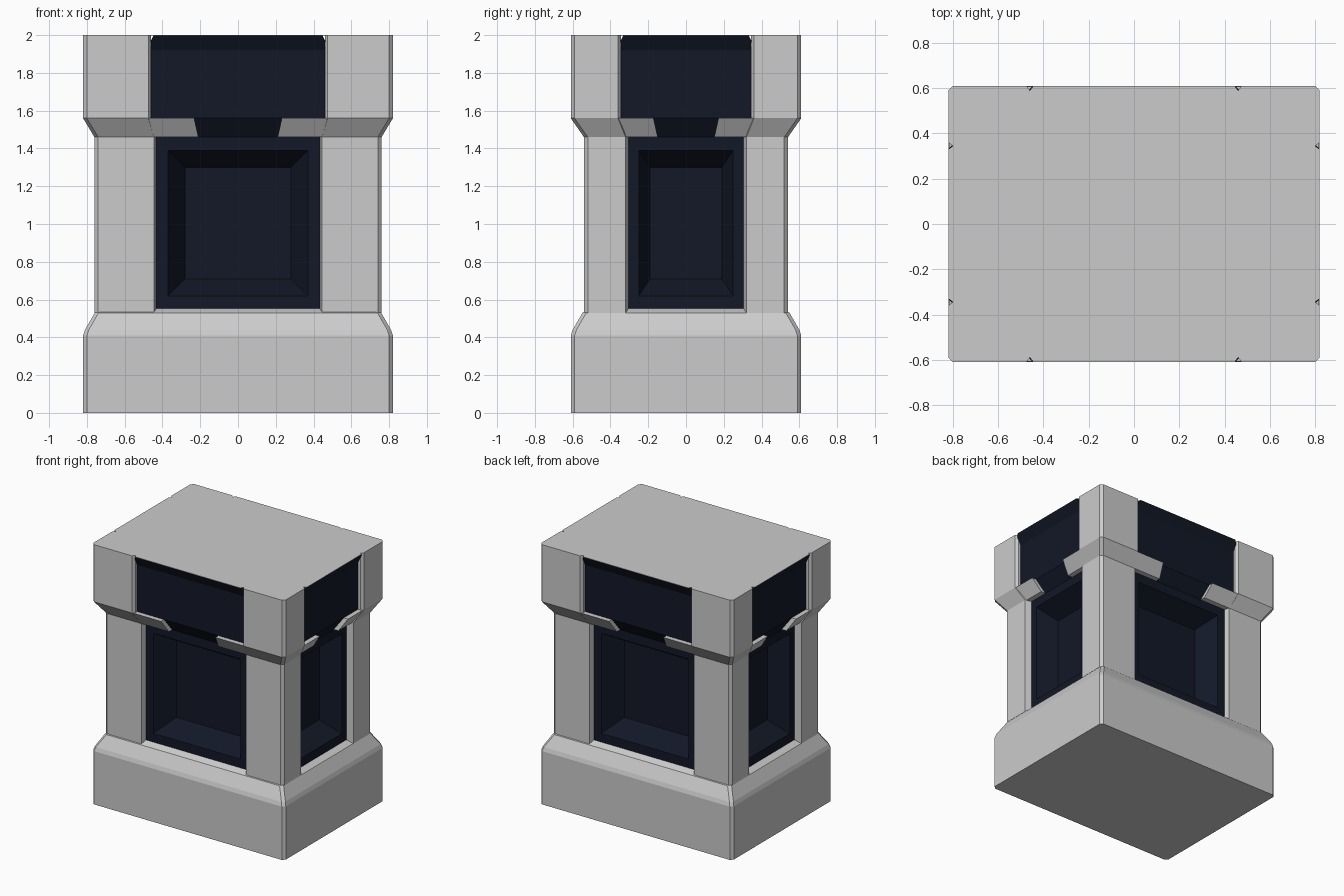
import bpy, bmesh

if "Cube" in bpy.data.objects:
    bpy.data.objects.remove(bpy.data.objects["Cube"])

HX, HY = 0.82, 0.61          # half width and half depth
dark = bpy.data.materials.new("dark_panel")
dark.diffuse_color = (0.006, 0.009, 0.02, 1)
dark.use_nodes = True
dark.node_tree.nodes["Principled BSDF"].inputs["Base Color"].default_value = dark.diffuse_color


def loft(bm, rings):
    """Closed solid skinned through rings with equal point counts."""
    vs = [[bm.verts.new(p) for p in r] for r in rings]
    n = len(vs[0])
    for a, b in zip(vs, vs[1:]):
        for i in range(n):
            bm.faces.new((a[i], a[(i + 1) % n], b[(i + 1) % n], b[i]))
    bm.faces.new(vs[0][::-1])
    bm.faces.new(vs[-1])


def build(name, solids, mat=None):
    bm = bmesh.new()
    for rings in solids:
        loft(bm, rings)
    bmesh.ops.recalc_face_normals(bm, faces=bm.faces)
    me = bpy.data.meshes.new(name)
    bm.to_mesh(me)
    bm.free()
    ob = bpy.data.objects.new(name, me)
    bpy.context.collection.objects.link(ob)
    if mat:
        me.materials.append(mat)
    return ob


def flat(points, z):
    return [(x, y, z) for x, y in points]


def quadrants(pts):
    """Full outline from the points of the +x +y quadrant."""
    r = pts[::-1]
    return (pts + [(x, -y) for x, y in r] + [(-x, -y) for x, y in pts]
            + [(-x, y) for x, y in r])


def side(k, s, a, inset, z):
    """Point on a wall: k=0 front/back, k=1 left/right; a runs along the wall."""
    return (a, s * (HY - inset), z) if k == 0 else (s * (HX - inset), a, z)


WALLS = [(k, s) for k in (0, 1) for s in (-1, 1)]

# Plinth with sloped shoulder
c = 0.02
build("base", [[flat(quadrants([(HX - o - c, HY - o), (HX - o, HY - o - c)]), z)
                for z, o in ((0, 0), (0.41, 0), (0.44, 0.01), (0.53, 0.062), (0.552, 0.11))]])

# Corner pillars that flare out into the head blocks
column = [(0.445, 0.54), (0.74, 0.54), (0.76, 0.52), (0.76, 0.32),
          (0.71, 0.305), (0.43, 0.305), (0.43, 0.49)]
head = [(0.475, 0.61), (0.80, 0.61), (0.82, 0.59), (0.82, 0.36),
        (0.80, 0.345), (0.46, 0.345), (0.46, 0.59)]
pillars = []
for sx in (-1, 1):
    for sy in (-1, 1):
        pillars.append([flat([(x * sx, y * sy) for x, y in p], z) for z, p in
                        ((0.53, column), (1.46, column), (1.56, head), (1.998, head))])
build("corner_pillars", pillars)

# Sloped lips reaching inward from each pillar
lips = []
for k, s in WALLS:
    start, end = ((0.49, 0.22), (0.37, 0.16))[k]
    section = ((0.003, 1.56, 0.012), (0.07, 1.46, -0.01), (0.13, 1.46, -0.01), (0.05, 1.56, 0.012))
    for m in (-1, 1):
        lips.append([[side(k, s, m * start, o, z) for o, z, _ in section],
                     [side(k, s, m * (end + d), o, z) for o, z, d in section]])
build("ledge_lips", lips)

# Top plate with small V notches
build("top_plate", [[flat(quadrants([(0.445, 0.61), (0.46, 0.59), (0.475, 0.61), (0.80, 0.61),
                                     (0.82, 0.59), (0.82, 0.36), (0.80, 0.345), (0.82, 0.33)]), z)
                     for z in (1.998, 2.0)]])

# Dark upper panels and recessed windows on all four walls
uppers, windows = [], []
for k, s in WALLS:
    w = (0.462, 0.347)[k]
    uppers.append([[side(k, s, a, o, z) for a, o in ((-h, i), (h, i), (h, 0.25), (-h, 0.25))]
                   for z, i, h in ((1.46, 0.11, w), (1.56, 0.04, w), (1.92, 0.04, w),
                                   (1.97, 0.014, w), (1.998, 0.0, w - 0.015))])
    outer, mid, inner = ((0.45, 0.37, 0.28), (0.32, 0.25, 0.19))[k]
    windows.append([[side(k, s, a, o, z) for a, z in ((-h, lo), (h, lo), (h, hi), (-h, hi))]
                    for h, lo, hi, o in ((outer, 0.53, 1.47, 0.35), (outer, 0.53, 1.47, 0.11),
                                         (mid, 0.62, 1.39, 0.11), (inner, 0.71, 1.30, 0.26))])
build("upper_panels", uppers, dark)
build("window_panels", windows, dark)
